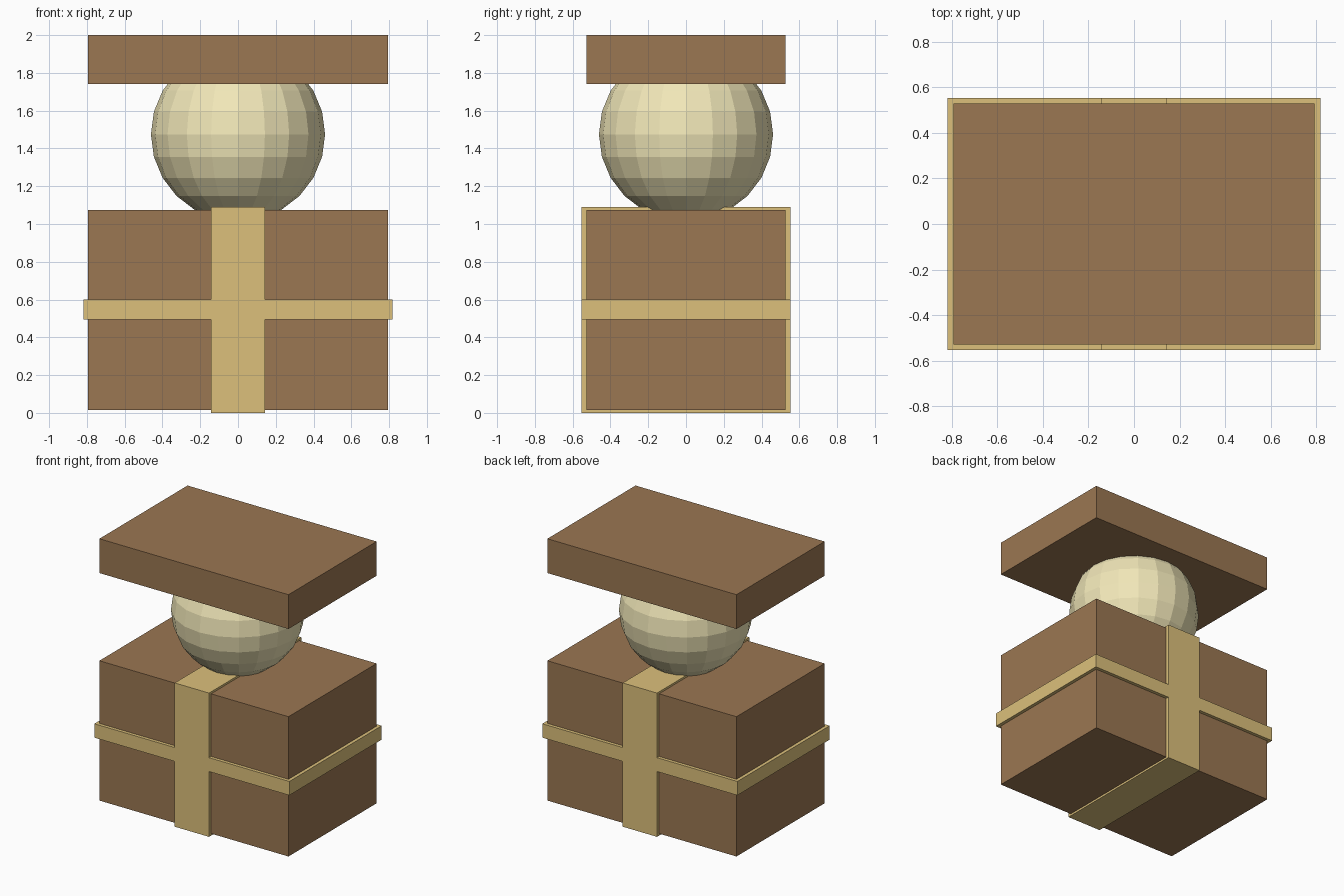
import bpy

if "Cube" in bpy.data.objects:
    bpy.data.objects.remove(bpy.data.objects["Cube"])


def material(name, rgb):
    m = bpy.data.materials.new(name)
    m.diffuse_color = (*rgb, 1)
    m.use_nodes = True
    m.node_tree.nodes["Principled BSDF"].inputs["Base Color"].default_value = m.diffuse_color
    return m


CARD = material("brown_card", (0.327, 0.184, 0.084))
GOLD = material("gold_ribbon", (0.716, 0.527, 0.198))
CREAM = material("cream", (0.88, 0.80, 0.48))


def block(name, half_x, half_y, z0, z1, mat):
    """Box centred on x = y = 0 between two heights."""
    bpy.ops.mesh.primitive_cube_add(size=2, location=(0, 0, (z0 + z1) / 2))
    ob = bpy.context.object
    ob.name = name
    ob.scale = (half_x, half_y, (z1 - z0) / 2)
    bpy.ops.object.transform_apply(location=False, rotation=False, scale=True)
    ob.data.materials.append(mat)
    return ob


# Gift box and its floating lid
block("box", 0.793, 0.528, 0.015, 1.075, CARD)
block("lid", 0.793, 0.528, 1.74, 2.0, CARD)

# Ribbons wrapped around the box
block("vertical_ribbon", 0.144, 0.553, 0.0, 1.09, GOLD)
block("horizontal_ribbon", 0.818, 0.553, 0.495, 0.60, GOLD)

# Faceted ball between box and lid
bpy.ops.mesh.primitive_uv_sphere_add(segments=20, ring_count=12, radius=0.461,
                                     location=(0, 0, 1.475))
ball = bpy.context.object
ball.name = "ball"
ball.data.materials.append(CREAM)
